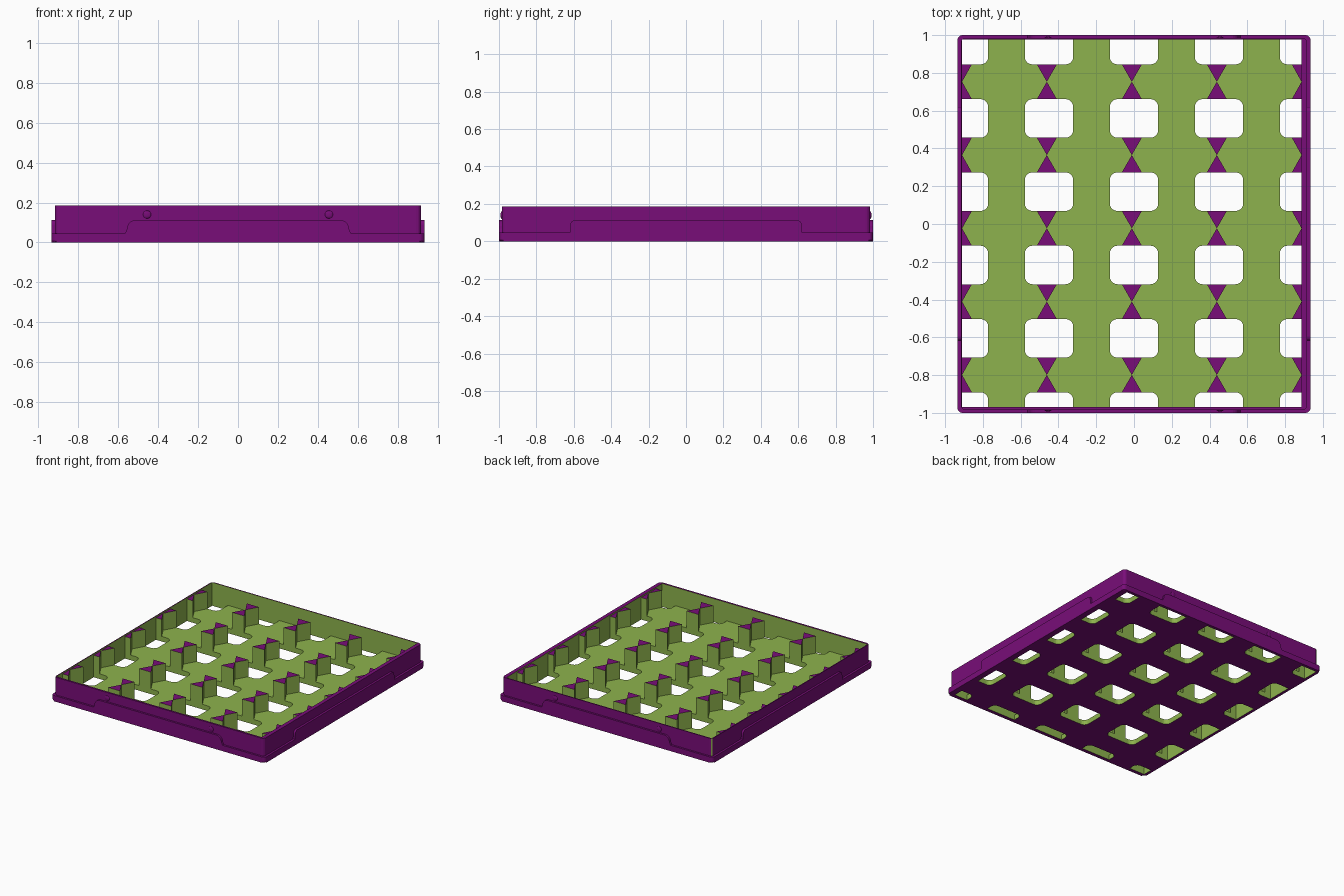
import bpy, bmesh, math
from mathutils import Vector, Matrix

if "Cube" in bpy.data.objects:
    bpy.data.objects.remove(bpy.data.objects["Cube"], do_unlink=True)


def material(name, rgb):
    m = bpy.data.materials.new(name)
    m.use_nodes = True
    m.diffuse_color = (*rgb, 1)
    m.node_tree.nodes["Principled BSDF"].inputs["Base Color"].default_value = (*rgb, 1)
    return m


PURPLE = material("purple", (0.19, 0.004, 0.19))
GREEN = material("leaf green", (0.27, 0.45, 0.075))

# Main sizes
LIP_X, LIP_Y = 0.934, 1.0
WALL_X, WALL_Y = 0.917, 0.985
X0, X1, Y0, Y1 = -0.91, 0.887, -0.97, 0.977      # inside of the tray
FLOOR, RIM, TOP, POST_TOP = 0.04, 0.046, 0.185, 0.174
PITCH_X, PITCH_Y = 0.45, 0.388


def clamp(p):
    return (min(max(p[0], X0), X1), min(max(p[1], Y0), Y1))


def rounded_rect(cx, cy, hx, hy, r, steps=5):
    pts = []
    for i, (sx, sy) in enumerate([(1, 1), (-1, 1), (-1, -1), (1, -1)]):
        for k in range(steps + 1):
            a = math.pi / 2 * (i + k / steps)
            pts.append((cx + sx * (hx - r) + r * math.cos(a),
                        cy + sy * (hy - r) + r * math.sin(a)))
    return pts


def add_prism(bm, pts, z0, z1):
    clean = []
    for p in pts:
        if all((Vector(p) - Vector(q)).length > 1e-4 for q in clean):
            clean.append(p)
    if len(clean) < 3:
        return
    low = [bm.verts.new((x, y, z0)) for x, y in clean]
    high = [bm.verts.new((x, y, z1)) for x, y in clean]
    bm.faces.new(low[::-1])
    bm.faces.new(high)
    n = len(low)
    for i in range(n):
        j = (i + 1) % n
        bm.faces.new((low[i], low[j], high[j], high[i]))


def finish(bm, name):
    bmesh.ops.recalc_face_normals(bm, faces=bm.faces[:])
    mesh = bpy.data.meshes.new(name)
    bm.to_mesh(mesh)
    bm.free()
    mesh.materials.append(PURPLE)
    mesh.materials.append(GREEN)
    ob = bpy.data.objects.new(name, mesh)
    bpy.context.collection.objects.link(ob)
    return ob


def cut(ob, cutter):
    mod = ob.modifiers.new("cut", "BOOLEAN")
    mod.operation, mod.solver, mod.object = "DIFFERENCE", "EXACT", cutter
    bpy.context.view_layer.objects.active = ob
    bpy.ops.object.modifier_apply(modifier=mod.name)


def paint_inside(ob, floor_too=False):
    # Upright faces inside the tray, and the floor, are green
    e = 0.002
    for p in ob.data.polygons:
        c, n = p.center, p.normal
        inside = X0 - e < c.x < X1 + e and Y0 - e < c.y < Y1 + e
        upright = abs(n.z) < 0.5
        p.material_index = int(inside and (upright or (floor_too and n.z > 0.5)))


# Cutters for the floor holes and the tray cavity
bm = bmesh.new()
for i in range(-2, 3):
    for j in range(6):
        hole = rounded_rect(i * PITCH_X, 0.947 - j * PITCH_Y, 0.128, 0.102, 0.04)
        add_prism(bm, [clamp(p) for p in hole], -0.1, 0.1)
holes = finish(bm, "hole_cutter")
bm = bmesh.new()
add_prism(bm, [(X0, Y0), (X1, Y0), (X1, Y1), (X0, Y1)], -0.1, 0.5)
cavity = finish(bm, "cavity_cutter")

# Base plate with a softened bottom edge
bm = bmesh.new()
add_prism(bm, rounded_rect(0, 0, LIP_X, LIP_Y, 0.025), 0, FLOOR)
edges = [e for e in bm.edges if all(v.co.z < 0.001 for v in e.verts)]
bmesh.ops.bevel(bm, geom=edges, offset=0.012, segments=2, profile=0.5, affect="EDGES")
base = finish(bm, "base_plate")
cut(base, holes)
paint_inside(base, floor_too=True)

# Lower rim and upper wall
for name, hx, hy, z0, z1 in (("lower_rim", LIP_X, LIP_Y, FLOOR, RIM),
                             ("upper_wall", WALL_X, WALL_Y, RIM, TOP)):
    bm = bmesh.new()
    add_prism(bm, rounded_rect(0, 0, hx, hy, 0.025), z0, z1)
    ring = finish(bm, name)
    cut(ring, cavity)
    paint_inside(ring)

for helper in (holes, cavity):
    bpy.data.objects.remove(helper, do_unlink=True)

# Hourglass posts between the holes, halved against the side walls
bm = bmesh.new()
mid = (X0 + X1) / 2
for i in range(-2, 3):
    for j in range(5):
        cx, cy = mid + i * PITCH_X, 0.753 - j * PITCH_Y
        for s in (1, -1):
            y = cy + s * 0.092
            tri = [(cx, cy), (cx - 0.053, y), (cx + 0.053, y)]
            add_prism(bm, [clamp(p) for p in tri], FLOOR, POST_TOP)
paint_inside(finish(bm, "posts"))


# Raised tabs in the middle of each side
def tab(name, half, slope, r, distance, depth, angle):
    top, pts = 0.113, []
    for k in range(6):
        a = math.pi / 2 * k / 5
        pts.append((half - slope - r + r * math.cos(a), top - r + r * math.sin(a)))
    pts = [(half, RIM)] + pts
    pts += [(-x, z) for x, z in reversed(pts)]
    bm = bmesh.new()
    add_prism(bm, pts, distance - depth, distance)
    bm.transform(Matrix.Rotation(angle, 4, "Z") @ Matrix.Rotation(math.pi / 2, 4, "X"))
    finish(bm, name)


tab("front_tab", 0.565, 0.01, 0.045, LIP_Y, 0.018, 0)
tab("back_tab", 0.565, 0.01, 0.045, LIP_Y, 0.018, math.pi)
tab("left_tab", 0.62, 0.002, 0.025, LIP_X, 0.02, math.pi / 2)
tab("right_tab", 0.62, 0.002, 0.025, LIP_X, 0.02, -math.pi / 2)

# Small round catches on the front and back walls
bm = bmesh.new()
for x in (-0.455, 0.455):
    for s in (-1, 1):
        place = Matrix.Translation((x, s * WALL_Y, 0.14)) @ Matrix.Diagonal((1, 0.35, 1, 1))
        bmesh.ops.create_uvsphere(bm, u_segments=16, v_segments=8, radius=0.02, matrix=place)
finish(bm, "catches")
